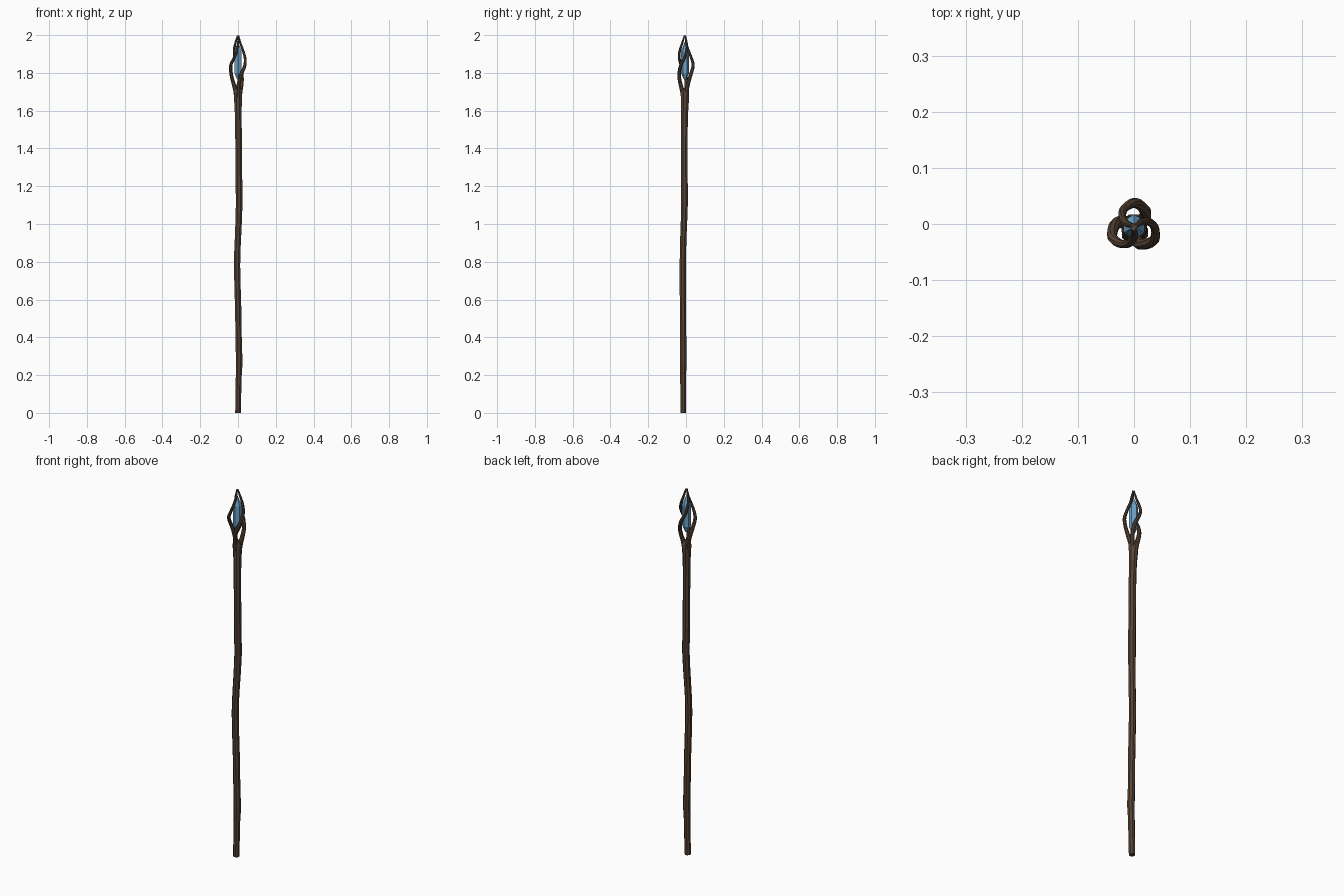
import bpy, bmesh, math
from mathutils import Vector, Matrix

cube = bpy.data.objects.get("Cube")
if cube:
    bpy.data.objects.remove(cube)

AXIS = Vector((0, -0.005, 0))


def material(name, rgb):
    m = bpy.data.materials.new(name)
    m.use_nodes = True
    color = (*rgb, 1)
    m.diffuse_color = color
    m.node_tree.nodes["Principled BSDF"].inputs["Base Color"].default_value = color
    return m


def finish(name, bm, mat):
    bmesh.ops.recalc_face_normals(bm, faces=bm.faces[:])
    mesh = bpy.data.meshes.new(name)
    bm.to_mesh(mesh)
    bm.free()
    mesh.materials.append(mat)
    obj = bpy.data.objects.new(name, mesh)
    bpy.context.collection.objects.link(obj)
    return obj


def smooth_path(points, steps):
    """Catmull-Rom through (x, y, z, radius) points."""
    pts = [Vector(p) for p in points]
    pts = [2 * pts[0] - pts[1]] + pts + [2 * pts[-1] - pts[-2]]
    out = []
    for a, b, c, d in zip(pts, pts[1:], pts[2:], pts[3:]):
        for i in range(steps):
            t = i / steps
            out.append(0.5 * (2 * b + (c - a) * t + (2 * a - 5 * b + 4 * c - d) * t ** 2
                              + (3 * b - a - 3 * c + d) * t ** 3))
    return out + [pts[-2]]


def tube(name, points, steps, sides, mat):
    path = smooth_path(points, steps)
    bm = bmesh.new()
    rings = []
    for i, p in enumerate(path):
        tangent = (path[min(i + 1, len(path) - 1)] - path[max(i - 1, 0)]).xyz
        turn = Vector((0, 0, 1)).rotation_difference(tangent)
        ring = []
        for k in range(sides):
            a = math.tau * (k + 0.5) / sides
            ring.append(bm.verts.new(p.xyz + turn @ Vector((math.cos(a), math.sin(a), 0)) * p.w))
        rings.append(ring)
    for low, high in zip(rings, rings[1:]):
        for k in range(sides):
            n = (k + 1) % sides
            bm.faces.new((low[k], low[n], high[n], high[k]))
    bm.faces.new(rings[0])
    bm.faces.new(rings[-1])
    return finish(name, bm, mat)


wood = material("dark brown wood", (0.095, 0.057, 0.035))
blue = material("blue crystal", (0.15, 0.36, 0.58))

# Crooked wooden shaft, flaring where the prongs grow out
tube("shaft", [
    (0.000, -0.015, 0.00, 0.016), (0.004, -0.015, 0.20, 0.017),
    (0.007, -0.015, 0.27, 0.019), (0.004, -0.015, 0.35, 0.018),
    (0.001, -0.016, 0.55, 0.018), (-0.005, -0.017, 0.78, 0.018),
    (0.000, -0.014, 0.93, 0.018), (0.006, -0.008, 1.10, 0.019),
    (0.004, -0.009, 1.30, 0.019), (0.002, -0.008, 1.55, 0.019),
    (0.000, -0.005, 1.65, 0.022), (0.000, -0.005, 1.70, 0.024),
    (0.000, -0.005, 1.72, 0.014)], 2, 8, wood)

# Three twisting prongs that meet at the tip
prong = [
    (0.008, 0.006, 1.66, 0.011), (0.014, 0.009, 1.71, 0.012),
    (0.020, 0.018, 1.75, 0.011), (0.019, 0.030, 1.79, 0.010),
    (0.002, 0.043, 1.84, 0.009), (-0.017, 0.033, 1.88, 0.0075),
    (-0.021, 0.018, 1.92, 0.007), (-0.013, 0.006, 1.96, 0.006),
    (-0.002, 0.002, 1.998, 0.004)]
for i, name in enumerate(("back_prong", "right_prong", "left_prong")):
    spin = Matrix.Rotation(math.tau * i / 3, 3, 'Z')
    tube(name, [(*(spin @ Vector(p[:3]) + AXIS), p[3]) for p in prong], 3, 8, wood)

# Faceted crystal held between the prongs
bm = bmesh.new()
for low, high, r_low, r_high in ((1.765, 1.80, 0.006, 0.022), (1.80, 1.915, 0.022, 0.022),
                                 (1.915, 1.967, 0.022, 0)):
    bmesh.ops.create_cone(bm, segments=6, radius1=r_low, radius2=r_high, depth=high - low,
                          cap_ends=False,
                          matrix=Matrix.Translation(AXIS + Vector((0, 0, (low + high) / 2))))
bmesh.ops.remove_doubles(bm, verts=bm.verts[:], dist=0.0005)
bmesh.ops.holes_fill(bm, edges=[e for e in bm.edges if e.is_boundary], sides=6)
finish("crystal", bm, blue)
